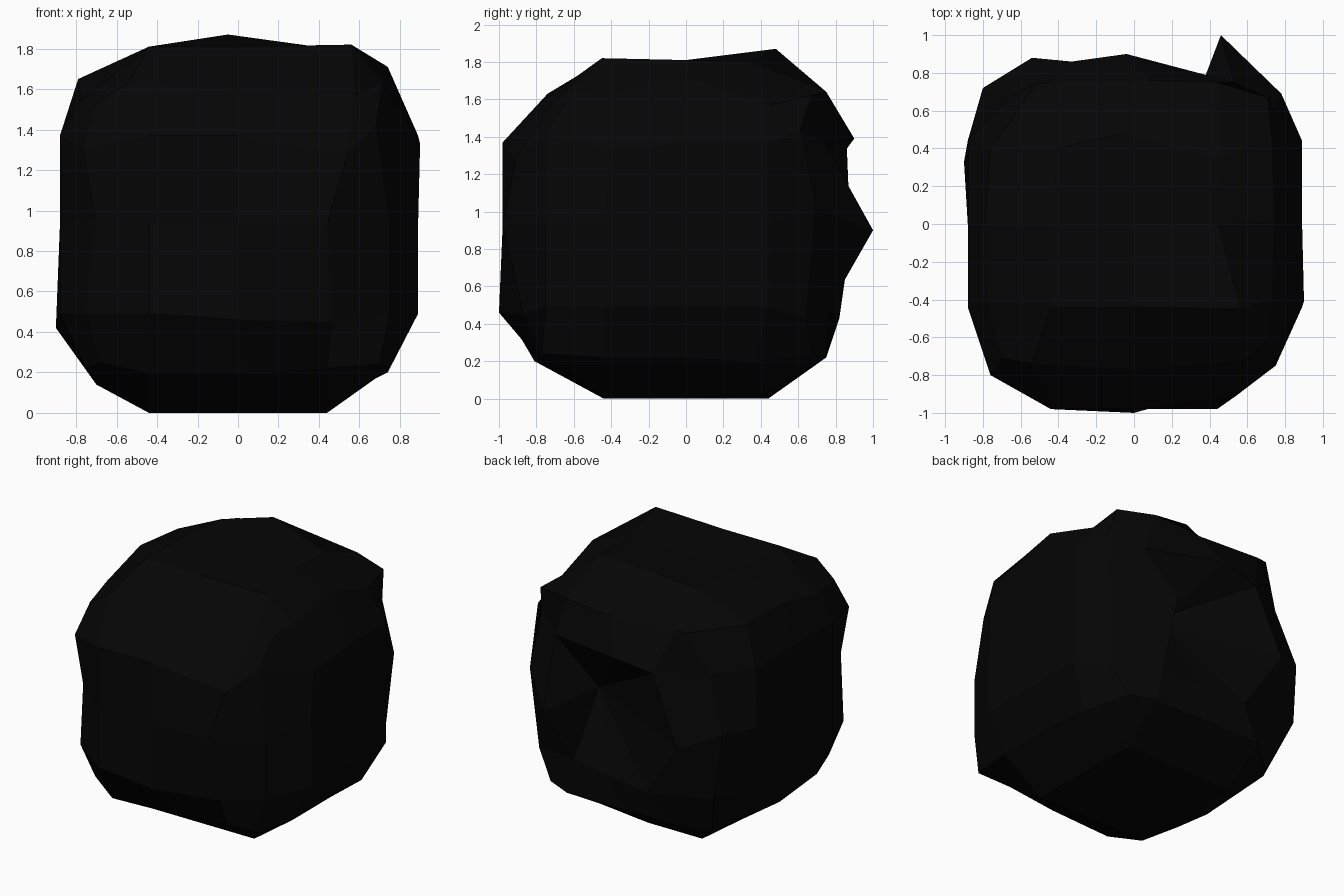
import bpy
import bmesh
from mathutils import Vector

cube = bpy.data.objects.get("Cube")
if cube:
    bpy.data.objects.remove(cube, do_unlink=True)

# Single near-black coal colour
coal = bpy.data.materials.new("coal black")
coal.use_nodes = True
colour = (0.0016, 0.0016, 0.0016, 1)
coal.diffuse_color = colour
shader = next(n for n in coal.node_tree.nodes if n.type == "BSDF_PRINCIPLED")
shader.inputs["Base Color"].default_value = colour
shader.inputs["Roughness"].default_value = 0.9

# Worn block: how far faces, edges and corners reach from the middle
CENTRE = Vector((0, 0, 0.93))
FACE_LOW = Vector((-0.88, -0.98, -0.93))
FACE_HIGH = Vector((0.89, 0.83, 0.88))
EDGE = Vector((0.75, 0.75, 0.71))
CORNER = Vector((0.68, 0.68, 0.68))
INNER = 0.44

# Lattice letters per axis, from low to high:
# Right to Left, Front to Back, Down to Up (capitals lie on the outside)
LETTERS = ("RrmlL", "FfmbB", "DdmuU")

# Chipped and protruding points
CHIPS = {
    # top face and rim
    "mbU": (-0.05, 0.48, 1.87),
    "lfU": (0.56, -0.45, 1.82),
    "rbU": (-0.41, 0.40, 1.79),
    "lbU": (0.46, 0.35, 1.80),
    "RmU": (-0.79, 0.00, 1.65),
    "RfU": (-0.77, -0.42, 1.55),
    "RbU": (-0.76, 0.39, 1.63),
    "LmU": (0.74, 0.02, 1.71),
    "LfU": (0.73, -0.40, 1.62),
    "LbU": (0.73, 0.45, 1.57),
    "rFU": (-0.54, -0.74, 1.63),
    "mFU": (0.00, -0.77, 1.59),
    "lFU": (0.58, -0.72, 1.56),
    "mBU": (0.08, 0.76, 1.61),
    # corners
    "LFU": (0.71, -0.60, 1.63),
    "LBU": (0.71, 0.67, 1.62),
    "RFU": (-0.70, -0.71, 1.53),
    "RBU": (-0.52, 0.74, 1.64),
    "LFD": (0.70, -0.77, 0.24),
    "LBD": (0.62, 0.68, 0.23),
    "RBD": (-0.63, 0.60, 0.15),
    # upright edges
    "LFu": (0.68, -0.74, 1.42),
    "RFu": (-0.76, -0.80, 1.31),
    "RFm": (-0.70, -0.79, 0.96),
    "LBu": (0.74, 0.61, 1.43),
    "LBm": (0.78, 0.69, 1.02),
    "LBd": (0.74, 0.64, 0.43),
    "RBu": (-0.66, 0.67, 1.35),
    "RBm": (-0.80, 0.72, 0.96),
    # front face
    "lFu": (0.54, -0.91, 1.28),
    "lFd": (0.47, -0.87, 0.45),
    "mFd": (0.00, -1.00, 0.46),
    # back face with its dent and spike
    "lBm": (0.46, 1.00, 0.90),
    "lBu": (0.53, 0.75, 1.35),
    "lBd": (0.38, 0.76, 0.48),
    "mBu": (-0.04, 0.90, 1.39),
    "mBm": (0.30, 0.58, 0.97),
    "mBd": (0.08, 0.78, 0.45),
    "rBu": (-0.33, 0.86, 1.34),
    "rBm": (-0.54, 0.88, 0.85),
    "rBd": (-0.27, 0.82, 0.43),
    # sides
    "Rbu": (-0.88, 0.45, 1.36),
    "Rbd": (-0.90, 0.33, 0.42),
    "Lfu": (0.90, -0.41, 1.33),
    # bottom
    "LbD": (0.74, 0.37, 0.20),
    "RmD": (-0.70, -0.08, 0.14),
    "mFD": (0.05, -0.78, 0.20),
    "rFD": (-0.45, -0.81, 0.20),
    "lbD": (0.40, 0.43, 0.03),
}


def lattice_key(co):
    """Name a cube lattice point by its three letters."""
    return "".join(row[round(c) + 2] for row, c in zip(LETTERS, co))


def worn_point(co):
    """Move an unchipped lattice point onto the worn block."""
    lattice = [round(c) for c in co]
    outer = sum(abs(c) == 2 for c in lattice)
    point = Vector()
    for axis, c in enumerate(lattice):
        if abs(c) < 2:
            point[axis] = c * INNER
        elif outer == 1:
            point[axis] = (FACE_HIGH if c > 0 else FACE_LOW)[axis]
        else:
            point[axis] = c / 2 * (EDGE if outer == 2 else CORNER)[axis]
    return CENTRE + point


# Faceted lump of coal
bm = bmesh.new()
bmesh.ops.create_cube(bm, size=4)
bmesh.ops.subdivide_edges(bm, edges=bm.edges[:], cuts=3, use_grid_fill=True)
points = {lattice_key(v.co): v for v in bm.verts}
for key, v in points.items():
    v.co = CHIPS[key] if key in CHIPS else worn_point(v.co)

# Creases that run out of the dent beside the spike
for corner in ("lBu", "lBd", "rBu", "rBd"):
    bmesh.ops.connect_verts(bm, verts=[points["mBm"], points[corner]])

bmesh.ops.recalc_face_normals(bm, faces=bm.faces[:])
mesh = bpy.data.meshes.new("coal_lump")
bm.to_mesh(mesh)
bm.free()
mesh.materials.append(coal)
lump = bpy.data.objects.new("coal_lump", mesh)
bpy.context.collection.objects.link(lump)
